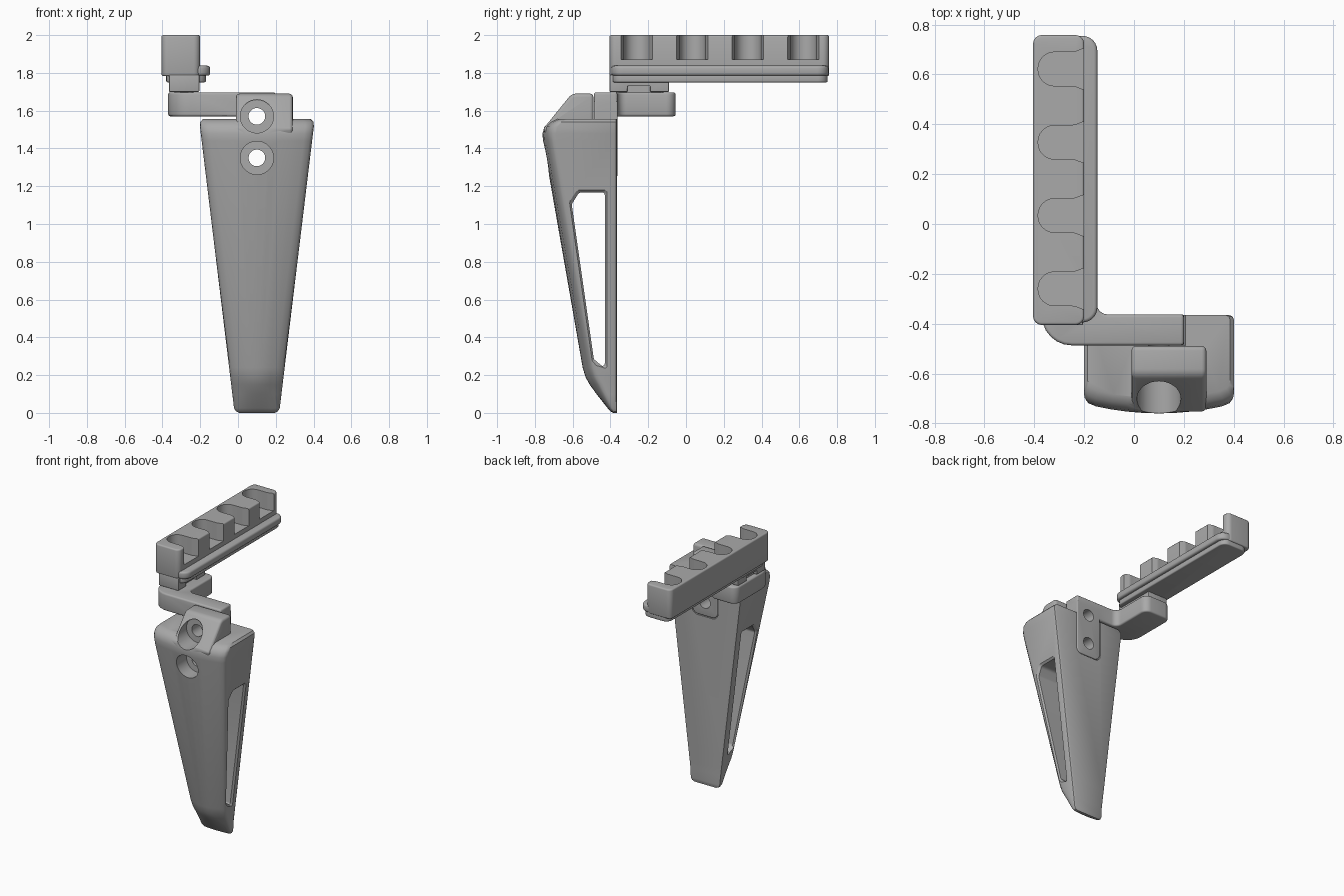
import bpy, bmesh, math
from mathutils import Vector

cube = bpy.data.objects.get("Cube")
if cube:
    bpy.data.objects.remove(cube, do_unlink=True)

grey = bpy.data.materials.new("plain_grey")
grey.use_nodes = True
COL = (0.40, 0.40, 0.40, 1)
grey.diffuse_color = COL
grey.node_tree.nodes["Principled BSDF"].inputs["Base Color"].default_value = COL


def rounded(corners, steps=6):
    """Outline from (u, v, radius) corners with filleted corners."""
    out = []
    for i, (u, v, r) in enumerate(corners):
        p = Vector((u, v))
        if r == 0:
            out.append((u, v))
            continue
        a = (Vector(corners[i - 1][:2]) - p).normalized()
        b = (Vector(corners[(i + 1) % len(corners)][:2]) - p).normalized()
        half = a.angle(b) / 2
        t = r / math.tan(half)
        centre = p + (a + b).normalized() * (r / math.sin(half))
        v0, v1 = p + a * t - centre, p + b * t - centre
        sweep = v0.angle(v1)
        for k in range(steps + 1):
            f = k / steps
            q = (v0 * math.sin((1 - f) * sweep) + v1 * math.sin(f * sweep)) / math.sin(sweep)
            out.append(tuple(centre + q))
    return out


def loft(name, rings):
    """Skin closed rings of equal length and cap both ends."""
    bm = bmesh.new()
    rows = [[bm.verts.new(p) for p in ring] for ring in rings]
    n = len(rows[0])
    for lo, hi in zip(rows, rows[1:]):
        for i in range(n):
            j = (i + 1) % n
            bm.faces.new((lo[i], lo[j], hi[j], hi[i]))
    bm.faces.new(rows[0][::-1])
    bm.faces.new(rows[-1])
    bmesh.ops.recalc_face_normals(bm, faces=bm.faces)
    mesh = bpy.data.meshes.new(name)
    bm.to_mesh(mesh)
    bm.free()
    mesh.materials.append(grey)
    ob = bpy.data.objects.new(name, mesh)
    bpy.context.collection.objects.link(ob)
    return ob


def activate(ob):
    bpy.ops.object.select_all(action='DESELECT')
    ob.select_set(True)
    bpy.context.view_layer.objects.active = ob


def prism(name, pts, axis, lo, hi, bevel=0.0):
    """Extrude a 2D outline along an axis and soften its rims."""
    place = {'x': lambda u, v, d: (d, u, v),
             'y': lambda u, v, d: (u, d, v),
             'z': lambda u, v, d: (u, v, d)}[axis]
    ob = loft(name, [[place(u, v, d) for u, v in pts] for d in (lo, hi)])
    if bevel:
        m = ob.modifiers.new("bevel", 'BEVEL')
        m.width, m.segments, m.limit_method = bevel, 3, 'ANGLE'
        m.angle_limit = math.radians(32)
        m.use_clamp_overlap = False
        activate(ob)
        bpy.ops.object.modifier_apply(modifier="bevel")
    return ob


def combine(ob, other, op='DIFFERENCE', keep=False):
    m = ob.modifiers.new("bool", 'BOOLEAN')
    m.operation, m.solver, m.object = op, 'EXACT', other
    activate(ob)
    bpy.ops.object.modifier_apply(modifier="bool")
    if not keep:
        bpy.data.objects.remove(other, do_unlink=True)


def circle(u, v, r, n=40):
    return [(u + r * math.cos(2 * math.pi * i / n), v + r * math.sin(2 * math.pi * i / n))
            for i in range(n)]


def box(a, b, c, d, r):
    return rounded([(a, c, r), (b, c, r), (b, d, r), (a, d, r)])


# Tapered body: sections with a bowed front and softened corners
CX, BACK = 0.10, -0.365


def half_width(z):
    return 0.118 + 0.184 * z / 1.52


def section(z, hw, front):
    depth = BACK - front
    c, r, b = min(0.02, 0.2 * depth), min(0.045, 0.35 * depth), min(0.028, 0.2 * depth)
    yf = front + b
    right = [(hw - c, BACK), (hw - 0.3 * c, BACK - 0.3 * c), (hw, BACK - c), (hw, yf + r),
             (hw - 0.08 * r, yf + 0.6 * r), (hw - 0.32 * r, yf + 0.28 * r), (hw - r, yf)]
    right += [((hw - r) * f, front + b * f * f) for f in (0.75, 0.5, 0.25)]
    pts = right + [(0, front)] + [(-x, y) for x, y in reversed(right)]
    return [(CX + x, y, z) for x, y in pts]


LEVELS = [(0.0, -0.025, -0.385), (0.008, -0.008, -0.40), (0.025, 0, -0.415), (0.10, 0, -0.474),
          (0.15, 0, -0.510), (0.19, 0, -0.532), (0.24, 0, -0.547), (1.44, 0, -0.757),
          (1.48, 0, -0.760), (1.515, 0, -0.752), (1.54, -0.004, -0.728), (1.555, -0.02, -0.70)]
body = loft("grip_body", [section(z, half_width(z) + dw, f) for z, dw, f in LEVELS])

# Raised bolt housing on top of the body
hump = prism("bolt_housing", rounded([(-0.49, 1.35, 0), (-0.49, 1.69, 0), (-0.605, 1.69, 0.05),
             (-0.755, 1.505, 0.02), (-0.70, 1.35, 0)]), 'x', -0.01, 0.29, 0.018)
combine(body, hump, 'UNION')

# Side window with a chamfered rim following the tapered sides
WINDOW = [(-0.605, 1.105, 0.03), (-0.565, 1.168, 0.03), (-0.43, 1.168, 0.015),
          (-0.43, 0.235, 0.012), (-0.488, 0.285, 0.02)]
mid = Vector((-0.49, 0.85))


def window_ring(side, extra, grow):
    ring = []
    for y, z in rounded(WINDOW):
        yy = y + (grow if y > -0.47 else -grow)
        zz = z + (grow if z > 0.8 else -grow)
        ring.append((CX + side * (half_width(zz) + extra), yy, zz))
    return ring


window = loft("window_cutter", [window_ring(-1, 0.02, 0.032), window_ring(-1, -0.012, 0),
                                window_ring(1, -0.012, 0), window_ring(1, 0.02, 0.032)])
combine(body, window)

# Recess in the back for the bracket plate
combine(body, prism("recess_cutter", rounded([(-0.006, 1.244, 0.045), (0.206, 1.244, 0.045),
        (0.206, 1.75, 0), (-0.006, 1.75, 0)]), 'y', -0.488, -0.30))

# Bracket plate and bent arm
plate = prism("bracket_plate", rounded([(0, 1.25, 0.04), (0.2, 1.25, 0.04), (0.2, 1.65, 0),
              (0, 1.65, 0)]), 'y', -0.487, BACK + 0.002, 0.006)
arm = prism("bent_arm", rounded([(0.2, -0.487, 0), (0.2, BACK + 0.002, 0),
            (-0.15, BACK + 0.002, 0.045), (-0.15, -0.055, 0.05), (-0.37, -0.055, 0.05),
            (-0.37, -0.487, 0.12)]), 'z', 1.57, 1.697, 0.012)
combine(plate, arm, 'UNION')
plate.name = "bracket_arm"

# Bolt holes: wide counterbore in front, narrow bore right through
for z in (1.57, 1.35):
    combine(body, prism("counterbore_cutter", circle(CX, z, 0.088), 'y', -0.9, -0.62))
    bore = prism("bore_cutter", circle(CX, z, 0.044), 'y', -0.9, -0.2)
    combine(body, bore, keep=True)
    combine(plate, bore)

# Notched clamp block and tongue joining the arm to the rail
clamp = prism("clamp_block", [(-0.405, 1.70), (-0.31, 1.70), (-0.31, 1.73), (-0.19, 1.73),
              (-0.19, 1.70), (-0.09, 1.70), (-0.09, 1.79), (-0.405, 1.79)],
              'x', -0.365, -0.205, 0.004)
tongue = prism("clamp_tongue", box(-0.335, -0.235, -0.37, -0.12, 0.03), 'z', 1.68, 1.76)

# Rail: keel, side flange and upper holder
keel = prism("rail_keel", box(-0.38, -0.17, -0.39, 0.75, 0.05), 'z', 1.75, 1.795, 0.008)
flange = prism("rail_flange", box(-0.395, -0.147, -0.395, 0.755, 0.06), 'z', 1.785, 1.838, 0.014)
holder = prism("rail_holder", box(-0.405, -0.2, -0.405, 0.758, 0.035), 'z', 1.783, 2.0, 0.010)

# Four U-shaped pockets opening sideways
for i in range(4):
    c = -0.26 + 0.294 * i
    combine(holder, prism("pocket_cutter", rounded([
        (-0.385, c - 0.068, 0.066), (-0.24, c - 0.068, 0.05), (-0.17, c - 0.095, 0),
        (-0.17, c + 0.095, 0), (-0.24, c + 0.068, 0.05), (-0.385, c + 0.068, 0.066)]),
        'z', 1.872, 2.1))

# Smooth the curved faces, keep the edges crisp
for ob in (body, plate, clamp, tongue, keel, flange, holder):
    activate(ob)
    bpy.ops.object.shade_smooth_by_angle(angle=math.radians(32))
